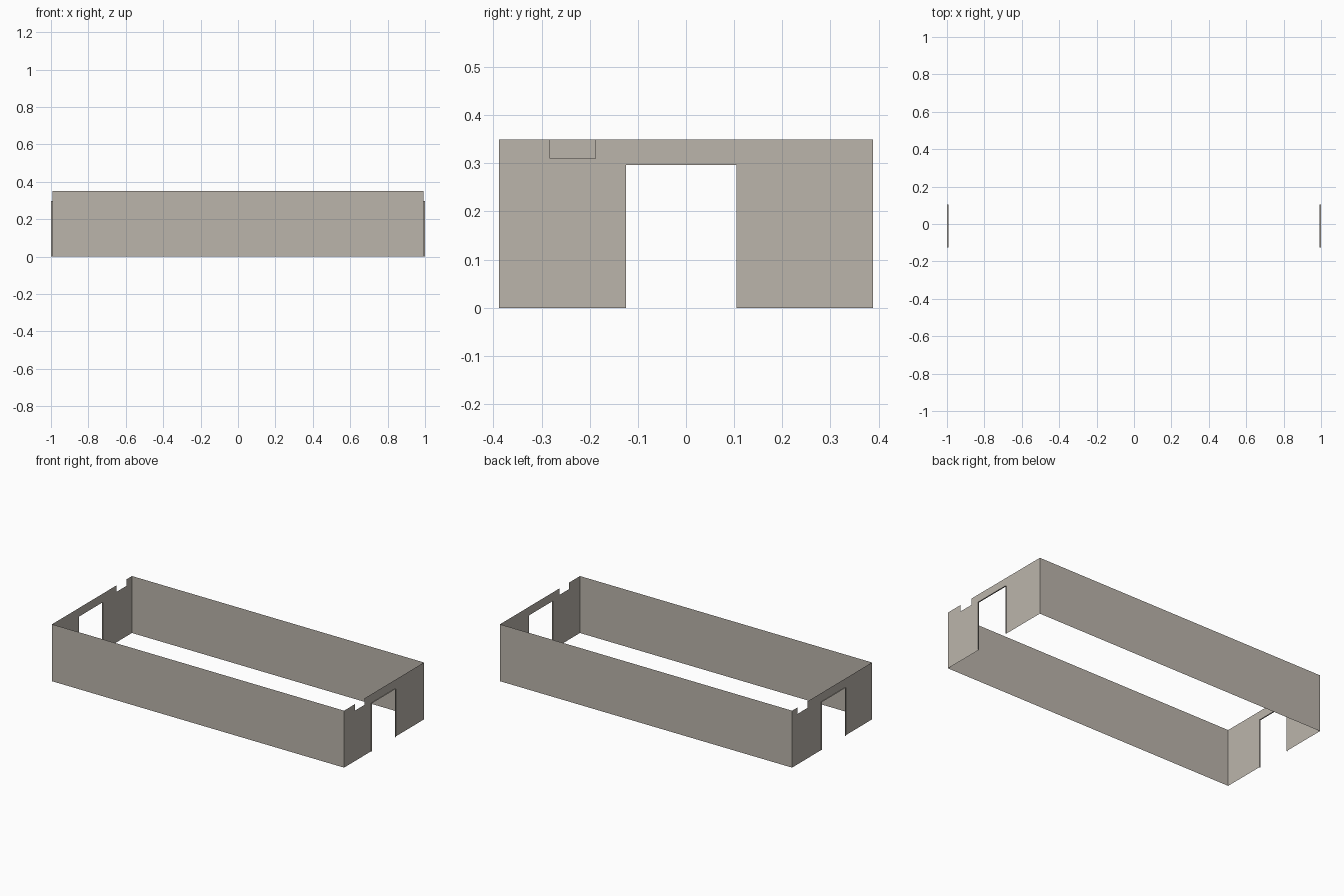
import bpy

if "Cube" in bpy.data.objects:
    bpy.data.objects.remove(bpy.data.objects["Cube"])

W, D, H = 1.0, 0.388, 0.35      # half width, half depth, height
X = W - 0.007                   # end sheets sit just inside the door trim

paint = bpy.data.materials.new("warm_grey")
paint.diffuse_color = (0.5, 0.46, 0.41, 1)
paint.use_nodes = True
paint.node_tree.nodes["Principled BSDF"].inputs["Base Color"].default_value = paint.diffuse_color


def sheet(name, verts, faces):
    """Thin sheet-metal part made from flat faces."""
    mesh = bpy.data.meshes.new(name)
    mesh.from_pydata(verts, [], faces)
    mesh.materials.append(paint)
    obj = bpy.data.objects.new(name, mesh)
    bpy.context.collection.objects.link(obj)
    return obj


def end_panel(name, side, notch):
    """End sheet with a doorway and a small notch in the top edge."""
    n0, n1 = notch
    outline = [(-D, 0), (-0.125, 0), (-0.125, 0.297), (0.105, 0.297),
               (0.105, 0), (D, 0), (D, H), (n1, H), (n1, 0.31),
               (n0, 0.31), (n0, H), (-D, H)]
    if side < 0:
        outline.reverse()       # keep the face pointing outwards
    sheet(name + "_panel", [(side * X, y, z) for y, z in outline],
          [range(len(outline))])


def door_trim(name, side):
    """Narrow folded edge around the doorway."""
    path = [(-0.125, 0), (-0.125, 0.297), (0.105, 0.297), (0.105, 0)]
    verts = [(side * x, y, z) for x in (X, W) for y, z in path]
    sheet(name + "_door_trim", verts,
          [(i, i + 1, i + 5, i + 4) for i in range(3)])


# End panels, notches at opposite corners
for name, side, notch in (("right_end", 1, (-0.283, -0.188)),
                          ("left_end", -1, (0.24, 0.335))):
    end_panel(name, side, notch)
    door_trim(name, side)

# Long panels between the end panels
for name, side in (("front_panel", -1), ("back_panel", 1)):
    y, x = side * D, -side * X
    sheet(name, [(x, y, 0), (-x, y, 0), (-x, y, H), (x, y, H)], [(0, 1, 2, 3)])
